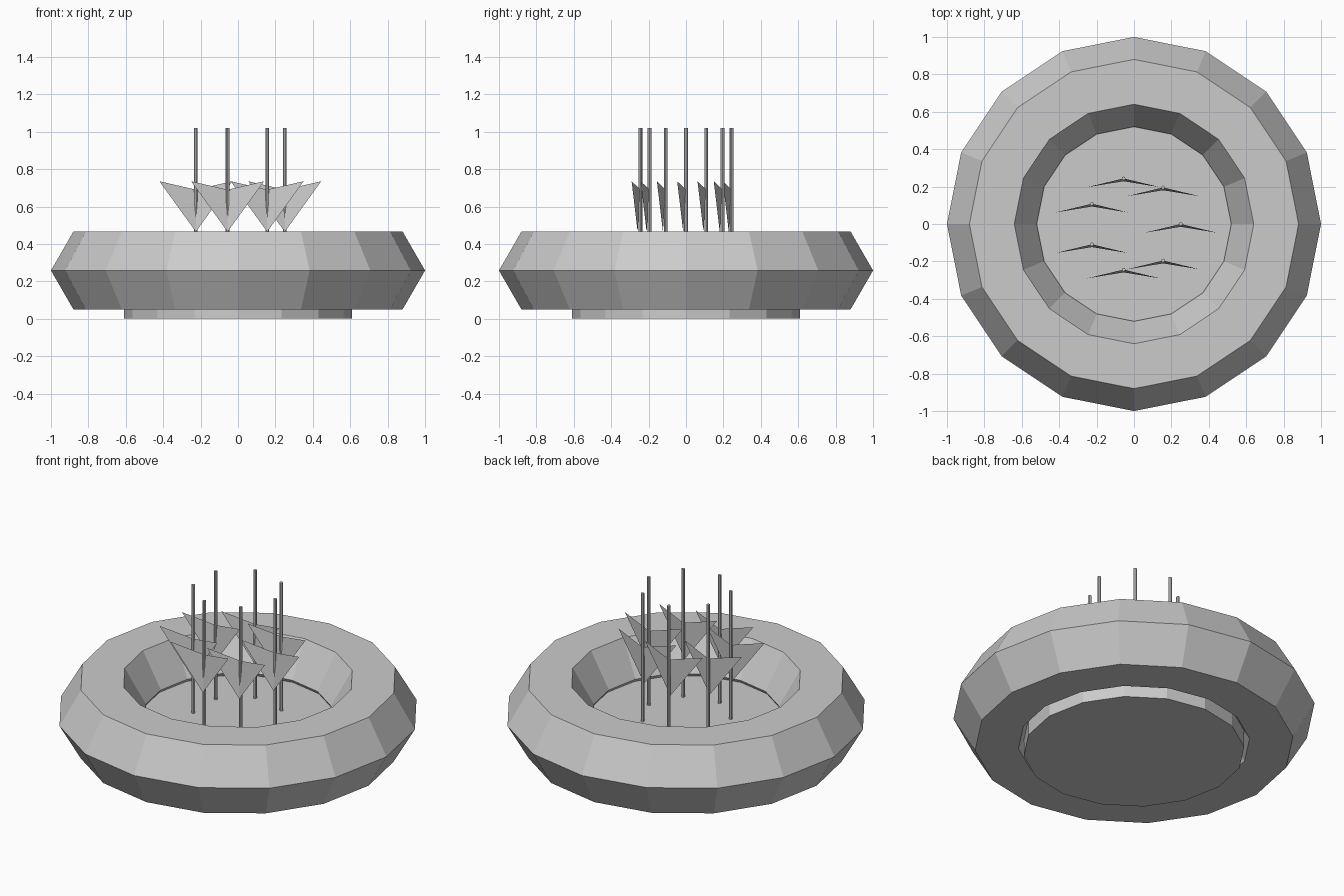
import bpy, math

cube = bpy.data.objects.get("Cube")
if cube:
    bpy.data.objects.remove(cube)

grey = bpy.data.materials.new("light_grey")
grey.use_nodes = True
GREY = (0.6, 0.6, 0.6, 1)
grey.diffuse_color = GREY
grey.node_tree.nodes["Principled BSDF"].inputs["Base Color"].default_value = GREY

FLOOR, TOP = 0.24, 1.02
RING_COUNT, RING_RADIUS = 7, 0.25


def finish(name):
    obj = bpy.context.object
    obj.name = name
    obj.data.materials.clear()
    obj.data.materials.append(grey)
    return obj


def cylinder(name, sides, radius, bottom, top, x=0, y=0):
    bpy.ops.mesh.primitive_cylinder_add(vertices=sides, radius=radius, depth=top - bottom,
                                        location=(x, y, (bottom + top) / 2))
    return finish(name)


def sail(name, x, y):
    # Two triangles folded along the pole, wing tips swept to the front
    verts = [(0, 0, 0.69), (0, -0.015, 0.465), (-0.195, -0.047, 0.735), (0.195, -0.047, 0.735)]
    mesh = bpy.data.meshes.new(name)
    mesh.from_pydata(verts, [], [(0, 2, 1), (0, 1, 3)])
    mesh.materials.append(grey)
    obj = bpy.data.objects.new(name, mesh)
    obj.location = (x, y, 0)
    bpy.context.collection.objects.link(obj)


# Faceted outer ring
bpy.ops.mesh.primitive_torus_add(major_segments=16, minor_segments=6, major_radius=0.76,
                                 minor_radius=0.24, location=(0, 0, 0.258))
ring = finish("outer_ring")
ring.data.shade_flat()

# Round floor plug
cylinder("floor_disc", 16, 0.61, 0, FLOOR)

# Circle of poles, each with a folded sail
for i in range(RING_COUNT):
    angle = math.tau * i / RING_COUNT
    x, y = RING_RADIUS * math.cos(angle), RING_RADIUS * math.sin(angle)
    cylinder(f"pole_{i + 1}", 8, 0.01, FLOOR - 0.01, TOP, x, y)
    sail(f"sail_{i + 1}", x, y)
